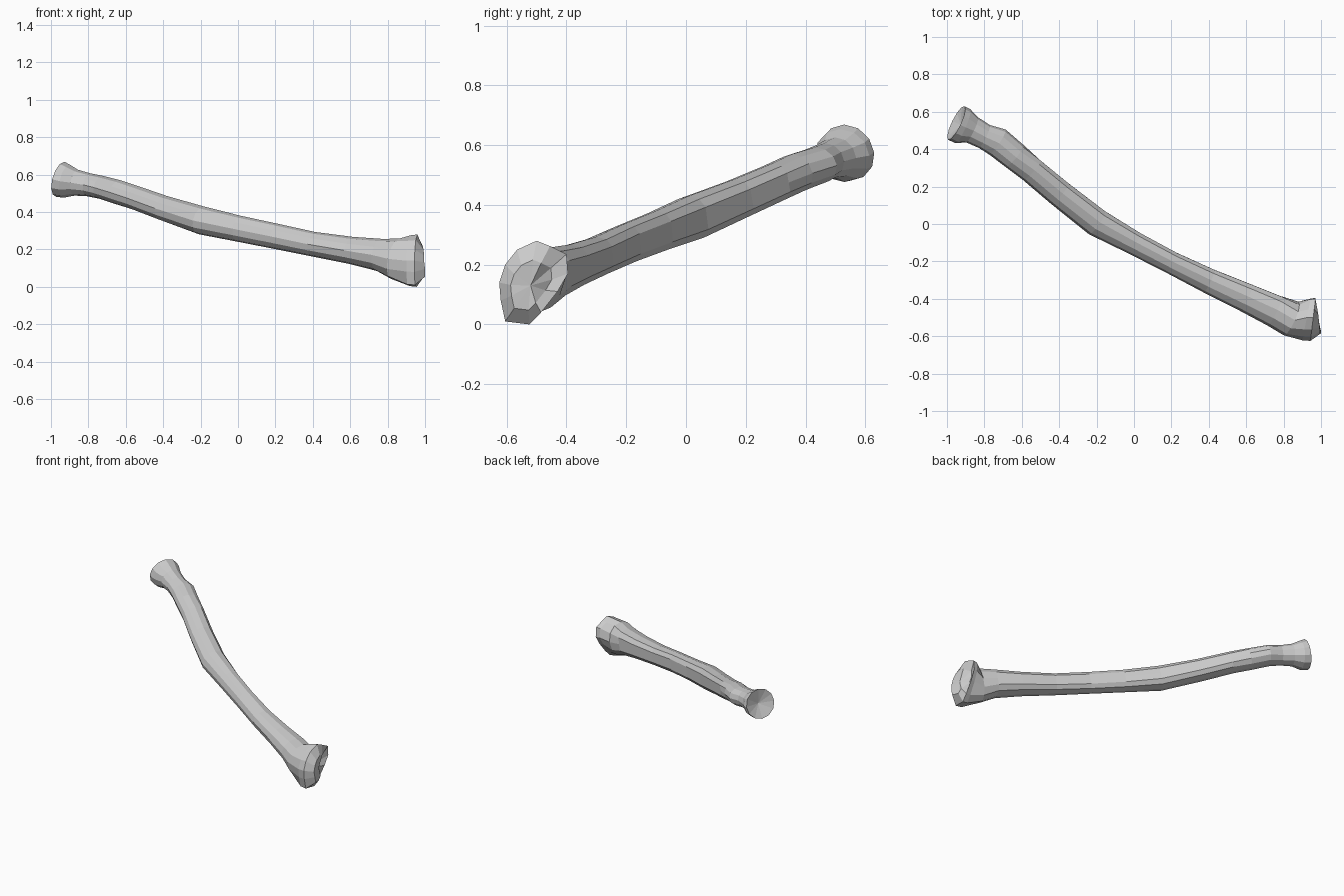
import bpy, bmesh
from math import cos, sin, tau
from mathutils import Vector

if "Cube" in bpy.data.objects:
    bpy.data.objects.remove(bpy.data.objects["Cube"])

N = 12
# Shaft stations: centre x, y, z, half width, half height, flattened inner side
STATIONS = [
    (-.950, .540, .575, .100, .097, 0), (-.915, .523, .565, .099, .090, 0),
    (-.865, .503, .557, .074, .070, 0), (-.800, .468, .546, .068, .062, 0),
    (-.730, .438, .532, .080, .062, 0), (-.640, .365, .506, .076, .066, 0),
    (-.550, .290, .475, .070, .065, 1), (-.400, .165, .420, .072, .068, 1),
    (-.200, .008, .355, .075, .076, 1), (.000, -.102, .311, .063, .070, 1),
    (.200, -.207, .270, .060, .068, 1), (.400, -.305, .228, .067, .066, 1),
    (.600, -.395, .195, .077, .073, 1), (.750, -.465, .171, .086, .087, 1),
    (.840, -.505, .150, .098, .110, 0),
]
# Outline of the flared wrist end (y, z)
WRIST = [(-.395, .17), (-.40, .235), (-.455, .262), (-.50, .28), (-.565, .25), (-.605, .20),
         (-.625, .14), (-.62, .08), (-.605, .01), (-.525, 0), (-.485, .04), (-.43, .11)]


def station_ring(i):
    x, y, z, w, h, flat = STATIONS[i]
    a, b = STATIONS[max(i - 1, 0)], STATIONS[min(i + 1, len(STATIONS) - 1)]
    axis = (Vector(b[:3]) - Vector(a[:3])).normalized()
    side = Vector((0, 0, 1)).cross(axis).normalized()
    up = axis.cross(side)
    pts = []
    for k in range(N):
        c, s = cos(tau * k / N), sin(tau * k / N)
        if flat:
            c = (min(c, .75) + .125) / .875
        pts.append(Vector((x, y, z)) + side * w * c + up * h * s)
    return pts


def wrist_ring(x, scale, slope, centre=(-.515, .135)):
    pts = []
    for y, z in WRIST:
        y = centre[0] + (y - centre[0]) * scale
        z = centre[1] + (z - centre[1]) * scale
        pts.append(Vector((x + slope * (y + .51), y, z)))
    return pts


rings = [station_ring(i) for i in range(len(STATIONS))]
# Flared end: rim, then the raised joint surface
rings.append(wrist_ring(.922, .97, .2))
rings.append(wrist_ring(.957, 1.0, .12))
rings.append(wrist_ring(.988, .6, -.1, (-.53, .12)))

bm = bmesh.new()
loops = [[bm.verts.new(p) for p in ring] for ring in rings]
for a, b in zip(loops, loops[1:]):
    for k in range(N):
        j = (k + 1) % N
        bm.faces.new((a[k], a[j], b[j], b[k]))

# Dished head and lumpy joint face
for loop, tip in ((loops[0], (-.925, .528, .568)), (loops[-1], (.985, -.52, .13))):
    c = bm.verts.new(tip)
    for k in range(N):
        bm.faces.new((loop[k], loop[(k + 1) % N], c))
# Notch on the inner side of the joint
for k in (0, 1, 11):
    loops[-1][k].co.x -= .035
# Highest point of the joint surface
for k in (7, 8):
    loops[-1][k].co.x = 1.0

bmesh.ops.recalc_face_normals(bm, faces=bm.faces)
mesh = bpy.data.meshes.new("forearm_bone")
bm.to_mesh(mesh)
bm.free()
bone = bpy.data.objects.new("forearm_bone", mesh)
bpy.context.collection.objects.link(bone)
